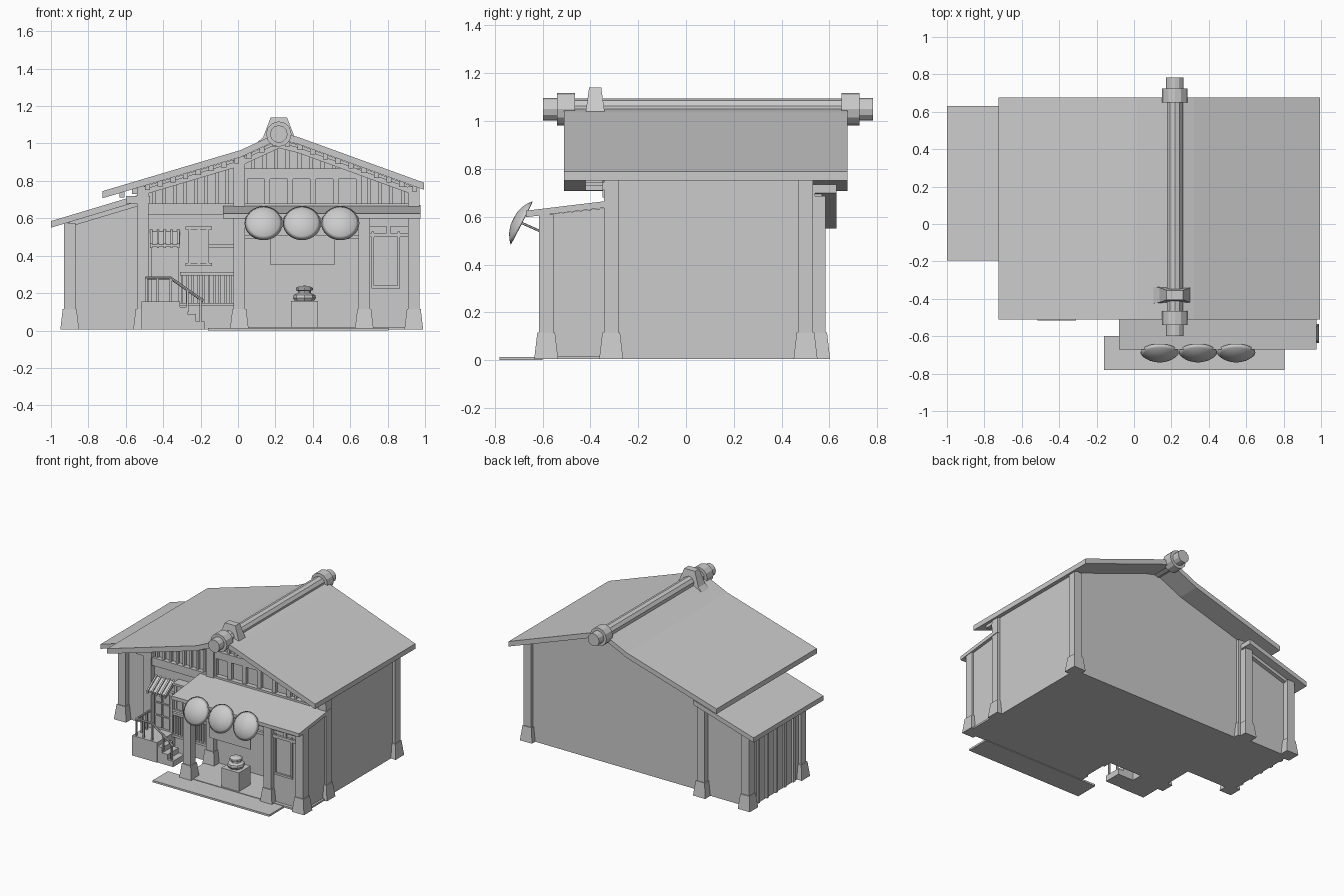
import bpy, bmesh, math
from mathutils import Vector

if "Cube" in bpy.data.objects:
    bpy.data.objects.remove(bpy.data.objects["Cube"])


def finish(name, bm, smooth=False):
    bmesh.ops.recalc_face_normals(bm, faces=bm.faces[:])
    me = bpy.data.meshes.new(name)
    bm.to_mesh(me)
    bm.free()
    ob = bpy.data.objects.new(name, me)
    bpy.context.collection.objects.link(ob)
    for p in me.polygons:
        p.use_smooth = smooth
    return ob


def loft(name, a, b):
    # solid between two matching outlines
    bm = bmesh.new()
    va, vb = [bm.verts.new(p) for p in a], [bm.verts.new(p) for p in b]
    n = len(va)
    bm.faces.new(va)
    bm.faces.new(vb[::-1])
    for i in range(n):
        j = (i + 1) % n
        bm.faces.new((va[i], vb[i], vb[j], va[j]))
    return finish(name, bm)


def prism_y(name, pts, y0, y1):
    return loft(name, [(x, y0, z) for x, z in pts], [(x, y1, z) for x, z in pts])


def prism_x(name, pts, x0, x1):
    return loft(name, [(x0, y, z) for y, z in pts], [(x1, y, z) for y, z in pts])


def rect(x, y, z, hx, hy):
    return [(x - hx, y - hy, z), (x + hx, y - hy, z), (x + hx, y + hy, z), (x - hx, y + hy, z)]


def box(name, x0, x1, y0, y1, z0, z1):
    return prism_y(name, [(x0, z0), (x1, z0), (x1, z1), (x0, z1)], y0, y1)


def post(name, x, y, top):
    box(name, x - .031, x + .031, y - .031, y + .031, .01, top)
    loft(name + "_foot", rect(x, y, .005, .05, .05), rect(x, y, .115, .037, .037))


def rod(name, p, q, r, n=8):
    p, q = Vector(p), Vector(q)
    bm = bmesh.new()
    bmesh.ops.create_cone(bm, cap_ends=True, segments=n, radius1=r, radius2=r, depth=(q - p).length)
    ob = finish(name, bm)
    ob.rotation_mode = 'QUATERNION'
    ob.rotation_quaternion = (q - p).to_track_quat('Z', 'Y')
    ob.location = (p + q) / 2
    return ob


def lathe(name, profile, n, smooth=False):
    bm = bmesh.new()
    vs = [bm.verts.new((r, 0, z)) for r, z in profile]
    es = [bm.edges.new(e) for e in zip(vs, vs[1:])]
    bmesh.ops.spin(bm, geom=vs + es, axis=(0, 0, 1), cent=(0, 0, 0), angle=2 * math.pi, steps=n)
    bmesh.ops.remove_doubles(bm, verts=bm.verts[:], dist=1e-4)
    return finish(name, bm, smooth)


# Main roof: one bent profile run from front to back
ROOF = [(-.725, .745), (.015, .965), (.22, 1.06), (.32, 1.035), (.995, .79)]


def under(x, d=.04):
    for (a, za), (b, zb) in zip(ROOF, ROOF[1:]):
        if a <= x <= b:
            return za + (zb - za) * (x - a) / (b - a) - d


prism_y("main_roof", ROOF + [(x, z - .038) for x, z in ROOF[::-1]], -.51, .675)

# Main body, with posts at its corners
body_top = [(x, under(x)) for x in (.95, .32, .22, .015, -.52)]
prism_y("main_body", [(-.52, .005), (.95, .005)] + body_top, -.3, .51)
for x in (-.51, .94):
    for y in (-.313, .5):
        post("main_post", x, y, under(x))
post("inner_porch_post", .007, -.313, .93)
box("left_post_bracket", -.6, -.47, -.35, -.28, .68, .72)

# Barge strip and rafter ends under the front overhang
strip = [-.54, .015, .22, .32, .97]
prism_y("gable_strip", [(x, under(x, .055)) for x in strip] + [(x, under(x, .085)) for x in strip[::-1]], -.35, -.29)
for i in range(24):
    x = -.62 + i * .068
    box("rafter_end", x - .014, x + .014, -.42, -.3, under(x, .066), under(x, .036))

# Gable beams, battens and boards
box("gable_beam", -.54, .97, -.335, -.29, .62, .68)
box("upper_gable_beam", .03, .66, -.33, -.29, .81, .865)
for i in range(8):
    x = -.45 + i * .056
    box("gable_batten", x - .009, x + .009, -.32, -.29, .68, under(x, .08))
for i in range(6):
    x = .035 + i * .122
    box("gable_stud", x - .015, x + .015, -.325, -.29, .67, .82)
for i in range(8):
    x = .08 + i * .062
    if under(x, .08) > .87:
        box("upper_gable_batten", x - .011, x + .011, -.32, -.29, .86, under(x, .08))
for i in range(4):
    x = .7 + i * .06
    box("right_gable_batten", x - .009, x + .009, -.32, -.29, .67, under(x, .08))

# Ridge log with collars, end caps and a saddle ornament
RX, RZ = .218, 1.05
rod("ridge_log", (RX, -.5, RZ), (RX, .7, RZ), .045, 10)
for s in (-1, 1):
    c = .0925
    rod("ridge_collar", (RX, c + s * .5575, RZ), (RX, c + s * .6325, RZ), .068, 12)
    rod("ridge_end", (RX, c + s * .62, RZ), (RX, c + s * .69, RZ), .047, 12)
saddle = [(.098, 1.0), (.135, 1.035), (.175, 1.14), (.262, 1.14), (.302, 1.035), (.325, 1.02), (.22, 1.02)]
loft("ridge_saddle", [(x, -.425 + (z - 1) * .14, z) for x, z in saddle],
     [(x, -.335 - (z - 1) * .14, z) for x, z in saddle])


# Side lean-to
def lean(x, d=0):
    return .585 + (x + 1) * .3 - d


prism_y("lean_to_roof", [(-1, lean(-1)), (-.5, lean(-.5)), (-.5, lean(-.5, .035)), (-1, lean(-1, .035))], -.195, .63)
prism_y("lean_to_body", [(-.91, .005), (-.5, .005), (-.5, lean(-.5, .03)), (-.91, lean(-.91, .03))], -.05, .54)
for y in (-.06, .553):
    post("lean_to_post", -.9, y, lean(-.93, .03))
    prism_y("lean_to_rail", [(-.9, lean(-.9, .03)), (-.52, lean(-.52, .03)), (-.52, lean(-.52, .06)),
                             (-.9, lean(-.9, .06))], y - .015, y + .015)
post("lean_to_inner_post", -.53, .553, lean(-.56, .03))
for i in range(5):
    y = .04 + i * .104
    box("lean_to_batten", -.925, -.9, y - .012, y + .012, .01, lean(-.925, .03))

# Porch
box("porch_floor", -.03, .97, -.61, -.29, .005, .018)
box("front_step", -.16, .805, -.78, -.6, 0, .014)
prism_x("porch_roof", [(-.67, .625), (-.28, .672), (-.28, .645), (-.67, .598)], -.08, .975)
for x in (.007, .675, .94):
    post("porch_post", x, -.585, .61)
box("porch_beam", -.02, .96, -.6, -.57, .555, .605)
box("curtain_rail", .03, .65, -.595, -.575, .49, .512)
box("curtain", .175, .515, -.588, -.582, .35, .5)
prism_x("porch_side_wall", [(-.57, .01), (-.3, .01), (-.3, .64), (-.57, .61)], .93, .955)

# Porch window wall
box("window_wall", .69, .92, -.585, -.565, .01, .61)
box("window_lintel", .7, .915, -.6, -.56, .5, .522)
box("window_mullion", .795, .815, -.597, -.56, .52, .6)
box("window_sill", .715, .865, -.598, -.57, .225, .24)
for x in (.715, .853):
    box("window_side", x, x + .012, -.596, -.57, .24, .53)

# Three tilted dishes above the entrance
dish = [(0, .022), (.03, .02), (.06, .011), (.085, -.003), (.102, -.018), (.085, -.019), (0, -.02)]
for i in range(3):
    x = .137 + i * .205
    d = lathe("dish", dish, 32, True)
    d.rotation_euler = (math.radians(63), 0, 0)
    d.location = (x, -.703, .582)
    rod("dish_arm", (x, -.69, .575), (x, -.6, .535), .005, 6)

# Stand with a lidded pot
box("pot_stand", .283, .427, -.6, -.46, .015, .158)
pot = lathe("pot", [(0, .155), (.05, .155), (.062, .175), (.058, .19), (.036, .2), (.034, .212),
                    (.046, .216), (.045, .228), (.025, .238), (0, .24)], 8)
pot.location = (.355, -.53, 0)

# Landing with side steps and hand rails
box("landing", -.515, -.31, -.515, -.29, .005, .155)
for i in range(3):
    box("side_step", -.315, -.27 + i * .045, -.51, -.38, .005, .125 - i * .038)
for x, z0, z1 in ((-.49, .15, .28), (-.43, .15, .28), (-.36, .15, .28), (-.27, .1, .225), (-.2, .04, .165)):
    box("rail_post", x - .006, x + .006, -.506, -.494, z0, z1)
rod("rail_top", (-.495, -.5, .28), (-.355, -.5, .28), .008)
rod("rail_slope", (-.36, -.5, .28), (-.185, -.5, .158), .008)
rod("rail_side", (-.49, -.5, .28), (-.49, -.32, .28), .008)
for y in (-.44, -.38):
    box("side_rail_post", -.496, -.484, y - .006, y + .006, .15, .28)

# Door and slatted awning
box("door_frame", -.465, -.315, -.325, -.29, .15, .45)
for x in (-.45, -.386):
    for z0, z1 in ((.17, .255), (.265, .35), (.36, .43)):
        box("door_panel", x, x + .052, -.333, -.31, z0, z1)
prism_x("door_awning", [(-.3, .53), (-.4, .46), (-.4, .45), (-.3, .515)], -.47, -.31)
for i in range(5):
    x = -.465 + i * .036
    prism_x("awning_slat", [(-.3, .54), (-.408, .465), (-.408, .44), (-.3, .51)], x - .005, x + .007)

# Small bay window
box("bay_window", -.265, -.155, -.36, -.29, .355, .54)
for z in (.345, .54):
    box("bay_trim", -.28, -.14, -.375, -.29, z, z + .016)
for x in (-.268, -.217, -.168):
    box("bay_bar", x, x + .014, -.367, -.35, .36, .54)

# Slatted lower wall beside the steps
for z in (.13, .295, .445):
    box("wall_rail", -.31 if z < .4 else -.155, -.02, -.335, -.29, z, z + .018)
for i in range(10):
    x = -.3 + i * .029
    box("wall_slat", x - .006, x + .006, -.326, -.29, .145, .3)
